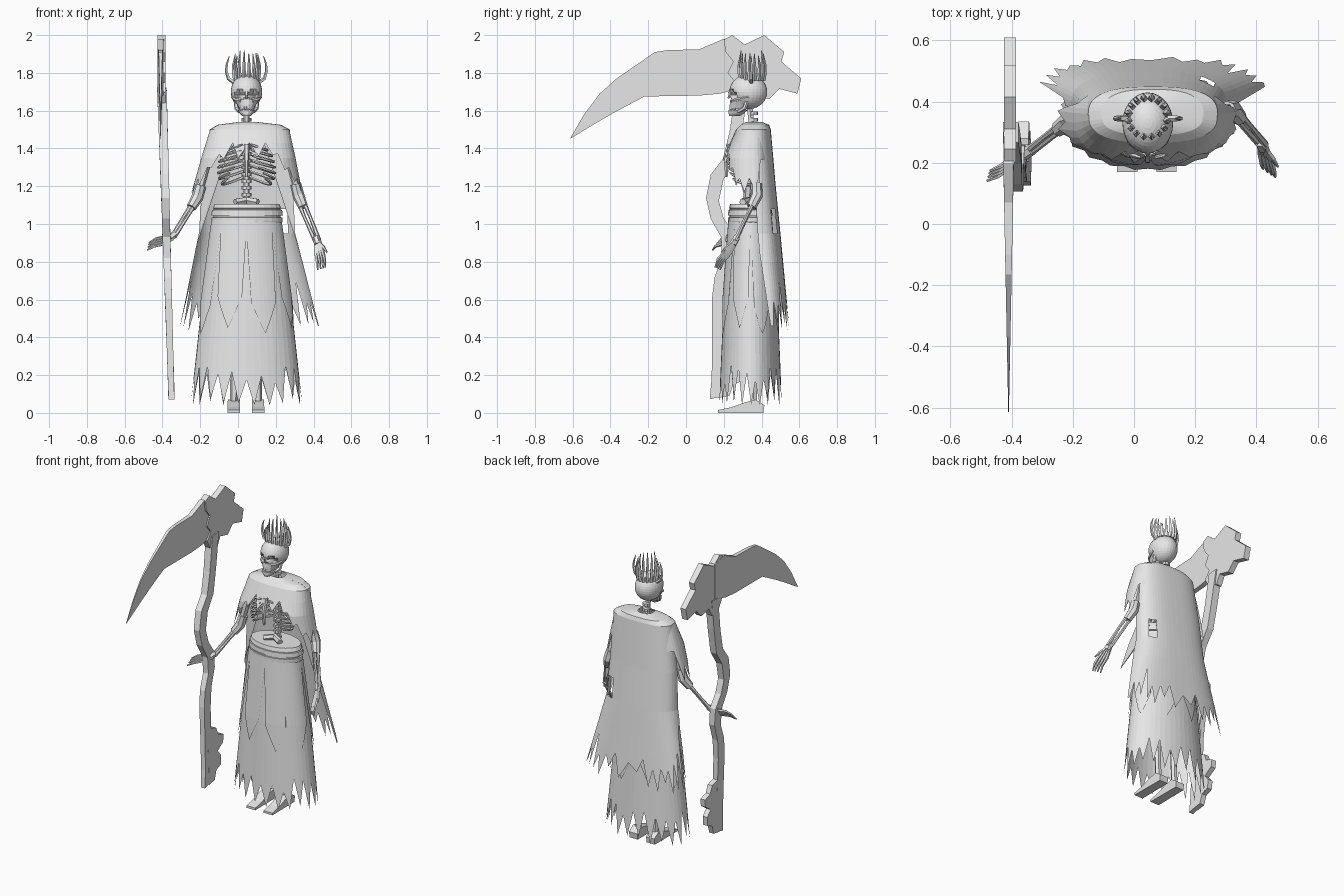
import bpy, bmesh, math, random
from mathutils import Vector

random.seed(4)
if "Cube" in bpy.data.objects:
    bpy.data.objects.remove(bpy.data.objects["Cube"])

GREY = (0.8, 0.8, 0.8, 1)
mat = bpy.data.materials.new("pale grey")
mat.use_nodes = True
mat.diffuse_color = GREY
mat.node_tree.nodes["Principled BSDF"].inputs["Base Color"].default_value = GREY
CX = 0.045  # body centre line


def finish(name, bm):
    bmesh.ops.remove_doubles(bm, verts=bm.verts, dist=1e-5)
    bmesh.ops.recalc_face_normals(bm, faces=bm.faces)
    me = bpy.data.meshes.new(name)
    bm.to_mesh(me)
    bm.free()
    me.materials.append(mat)
    ob = bpy.data.objects.new(name, me)
    bpy.context.collection.objects.link(ob)


def loft(name, rings):
    bm = bmesh.new()
    rows = [[bm.verts.new(p) for p in r] for r in rings]
    n = len(rows[0])
    for a, b in zip(rows, rows[1:]):
        for i in range(n):
            bm.faces.new((a[i], a[(i + 1) % n], b[(i + 1) % n], b[i]))
    bm.faces.new(rows[0][::-1])
    bm.faces.new(rows[-1])
    finish(name, bm)


def ellipse(cx, cy, z, rx, ry, n=24):
    return [(cx + rx * math.cos(k * math.tau / n), cy + ry * math.sin(k * math.tau / n), z)
            for k in range(n)]


def tube(name, pts, radii, sides=6):
    pts = [Vector(p) for p in pts]
    if not isinstance(radii, (list, tuple)):
        radii = [radii] * len(pts)
    tans = [(pts[min(i + 1, len(pts) - 1)] - pts[max(i - 1, 0)]).normalized()
            for i in range(len(pts))]
    steep = sum(abs(t.z) for t in tans) > 0.6 * len(tans)
    ref = Vector((0, 1, 0)) if steep else Vector((0, 0, 1))
    rings = []
    for p, t, r in zip(pts, tans, radii):
        u = t.cross(ref).normalized()
        v = t.cross(u)
        rings.append([p + r * (u * math.cos(k * math.tau / sides) + v * math.sin(k * math.tau / sides))
                      for k in range(sides)])
    loft(name, rings)


def plate(name, outline, x_at, half_at):
    """Side outline (y, z) given a thickness along x."""
    bm = bmesh.new()
    sides = [[bm.verts.new((x_at(z) + s * half_at(y), y, z)) for y, z in outline] for s in (-1, 1)]
    n = len(outline)
    for i in range(n):
        j = (i + 1) % n
        bm.faces.new((sides[0][i], sides[0][j], sides[1][j], sides[1][i]))
    bm.faces.new(sides[0][::-1])
    bm.faces.new(sides[1])
    finish(name, bm)


def shell(name, cols, profile, rows, bottom, power=1.0, hole=None):
    """Hanging cloth: profile rows are (z, cx, half_x, cy, depth_front, depth_back)."""
    def at(z):
        for a, b in zip(profile, profile[1:]):
            if z >= b[0]:
                f = (a[0] - z) / (a[0] - b[0])
                return [p + (q - p) * f for p, q in zip(a, b)]
        return profile[-1]
    bm = bmesh.new()
    grid = []
    for i in range(cols):
        a = math.tau * i / cols - math.pi / 2
        c, s = math.cos(a), math.sin(a)
        low = bottom(i, c, s)
        col = []
        for z in rows:
            z = max(z, low)
            _, cx, hx, cy, f, b = at(z)
            col.append(bm.verts.new((cx + hx * math.copysign(abs(c) ** power, c),
                                     cy + (f if s < 0 else b) * math.copysign(abs(s) ** power, s), z)))
        grid.append(col)
    for i in range(cols):
        p, q = grid[i], grid[(i + 1) % cols]
        for k in range(len(rows) - 1):
            bm.faces.new((p[k], p[k + 1], q[k + 1], q[k]))
    bmesh.ops.remove_doubles(bm, verts=bm.verts, dist=1e-4)
    if hole:
        gone = [f for f in bm.faces if hole(f.calc_center_median())]
        bmesh.ops.delete(bm, geom=gone, context='FACES')
    loose = [v for v in bm.verts if not v.link_faces]
    bmesh.ops.delete(bm, geom=loose, context='VERTS')
    finish(name, bm)


# Skirt: ragged inner layer and an outer layer of long pointed panels
skirt = [(1.02, CX, .178, .34, .108, .108), (.6, CX, .235, .345, .145, .14), (0, CX, .3, .345, .172, .165)]
shell("skirt", 44, skirt, [1.02, .8, .6, .4, .25, .15, .1, .04],
      lambda i, c, s: random.uniform(.03, .08) if i % 2 else random.uniform(.15, .26))
outer = [(z, x, h + .008, y, f + .008, b + .008) for z, x, h, y, f, b in skirt]


def panel_edge(i, c, s):
    w = abs((i % 8) - 4) / 4
    return .97 if w == 1 else .42 + .22 * w + .03 * math.sin(i // 8 * 2)


shell("skirt_panels", 64, outer, [1.02, .97, .8, .6, .5, .42], panel_edge)

# Belt of stacked bands
bands = [(1.0, 1), (1.012, 1.04), (1.035, 1.04), (1.036, .99), (1.045, .99), (1.046, 1.05),
         (1.075, 1.03), (1.076, .98), (1.083, .98), (1.084, 1.0), (1.105, .95)]
loft("belt", [ellipse(CX + .003, .34, z, .18 * k, .112 * k) for z, k in bands])

# Shawl: open over the chest, hanging in points over the arms
shawl = [(1.54, .05, .05, .35, .035, .05), (1.525, .06, .165, .35, .06, .085),
         (1.5, .062, .21, .35, .085, .09), (1.35, .055, .25, .35, .152, .1),
         (1.12, .045, .305, .36, .165, .09)]


def shawl_edge(i, c, s):
    drop = random.uniform(.06, .1) * (i % 2)
    if s > .35:
        return 1.34
    if s > -.4:
        return 1.24 - drop
    return (1.43 if abs(c) < .45 else 1.37 if abs(c) < .7 else 1.3) - drop


shell("shawl", 42, shawl, [1.54, 1.525, 1.5, 1.43, 1.35, 1.28, 1.2, 1.12], shawl_edge, .8)

# Long ragged cape down the back
cape = [(1.54, .05, .05, .35, 0, .052), (1.525, .06, .168, .352, 0, .088),
        (1.5, .062, .212, .355, 0, .094), (1.2, .05, .24, .365, 0, .11),
        (.95, .048, .255, .38, 0, .12), (.4, .06, .385, .432, 0, .12)]


def cape_edge(i, c, s):
    if s < -.01:
        return 1.54
    if s < .2:
        return random.uniform(.42, .47) if i % 3 == 1 else random.uniform(.75, .9)
    return random.uniform(.43, .53) if i % 2 else random.uniform(.56, .7)


shell("cape", 60, cape, [1.54, 1.525, 1.5, 1.35, 1.2, 1.08, .95, .8, .65, .5, .42],
      cape_edge, .75, lambda p: .22 < p.x < .26 and .9 < p.z < 1.1 and p.y > .42)

# Spine, neck and vertebrae
tube("spine", [(CX, .36, 1.08), (CX, .375, 1.3), (CX, .35, 1.5), (CX, .335, 1.64)], .017)
for k in range(14):
    z = 1.11 + .036 * k
    loft("vertebra", [ellipse(CX, .36, z + d, .026, .022, 8) for d in (0, .018)])
tube("breastbone", [(CX, .235, 1.42), (CX, .212, 1.33), (CX, .215, 1.25)], [.016, .013, .008])
tube("hip_crest", [(CX - .06, .3, 1.115), (CX, .33, 1.125), (CX + .06, .3, 1.115)], .02)

# Ribs and collar bones, mirrored
for side in (-1, 1):
    for k in range(7):
        width = (.11, .135, .145, .15, .15, .145, .13)[k]
        stop = 168 if k < 4 else 155 - 12 * (k - 4)
        pts = []
        for j in range(13):
            t = j / 12
            a = math.radians(90 - stop * t)
            pts.append((CX + side * width * math.cos(a), .31 + .095 * math.sin(a),
                        1.435 - .03 * k - .045 * math.sin(math.pi * t * .9)))
        tube("rib", pts, [.0075] * 12 + [.005], 5)
    tube("collar_bone", [(CX, .26, 1.44), (CX + side * .17, .34, 1.47)], .012)

# Legs and feet
foot = [(.17, 0), (.41, 0), (.415, .04), (.37, .07), (.31, .055), (.24, .03), (.17, .015)]
for side in (-1, 1):
    x = CX - .003 + side * .064
    tube("leg_bone", [(x, .34, 1.0), (x, .34, .55), (x, .36, .04)], [.03, .022, .02])
    plate("foot", foot, lambda z: x, lambda y: .033 - .02 * max(0, y - .3))


# Arms: upper bone, cuff, paired forearm bones, palm and fingers
def arm(name, shoulder, elbow, wrist, tip, spread):
    s, e, w, t, sp = map(Vector, (shoulder, elbow, wrist, tip, spread))
    tube(name + "_upper_arm", [s, e], [.025, .02])
    tube(name + "_cuff", [e.lerp(s, .2), e, e.lerp(w, .25)], [.03, .032, .026], 8)
    for d in (-1, 1):
        o = Vector((.012 * d, 0, .005 * d))
        tube(name + "_forearm_bone", [e + o, e.lerp(w, .5) + o * 1.1, w + o * .8], [.013, .009, .012])
    palm = w.lerp(t, .42)
    tube(name + "_wrist", [e.lerp(w, .92), w.lerp(t, .12)], .019)
    for k in range(4):
        o = sp * (k - 1.5)
        mid = w.lerp(t, .72) + o * 1.1 + Vector((0, -.008, .004))
        tube(name + "_finger", [w + o * .5, palm + o, mid, t + o * 1.1 - sp * abs(k - 1.5) * .2],
             [.011, .01, .008, .004], 5)
    tube(name + "_thumb", [w, w.lerp(t, .3) + sp * 2.2, w.lerp(t, .5) + sp * 3.2], [.011, .009, .004], 5)


arm("left", (.24, .36, 1.46), (.32, .375, 1.15), (.42, .26, .91), (.445, .165, .765), (.012, -.008, .004))
arm("right", (-.13, .36, 1.46), (-.215, .335, 1.14), (-.345, .235, .93), (-.475, .16, .885), (.003, .01, .012))

# Skull: sphere narrowed toward the face with sunken sockets
bm = bmesh.new()
bmesh.ops.create_uvsphere(bm, u_segments=28, v_segments=18, radius=1)
for v in bm.verts:
    front = max(0, -v.co.y)
    low = max(0, -v.co.z)
    v.co = Vector((CX + v.co.x * .083 * (1 - .3 * low * front), .33 + v.co.y * .1, 1.7 + v.co.z * .092))
    for ex in (-.034, .034):
        if (v.co - Vector((CX + ex, .25, 1.683))).length < .024:
            v.co.y += .025
finish("skull", bm)
loft("upper_jaw", [ellipse(CX, y, z, rx, ry, 14) for z, y, rx, ry in
                   ((1.608, .285, .038, .056), (1.632, .29, .05, .06), (1.66, .295, .066, .062))])
loft("lower_jaw", [ellipse(CX, y, z, rx, ry, 14) for z, y, rx, ry in
                   ((1.572, .258, .022, .03), (1.586, .266, .036, .042), (1.604, .276, .046, .052))])
tube("nose_bridge", [(CX, .236, 1.7), (CX, .225, 1.665)], [.01, .006])
for side in (-1, 1):
    tube("cheek_bone", [(CX + side * .03, .243, 1.652), (CX + side * .058, .268, 1.658),
                        (CX + side * .074, .33, 1.672)], .009)
    tube("jaw_hinge", [(CX + side * .038, .275, 1.595), (CX + side * .052, .31, 1.612),
                       (CX + side * .058, .33, 1.67)], [.01, .012, .012])
for k in range(7):
    a = math.radians(-150 + 20 * k)
    x, y = CX + .036 * math.cos(a), .285 + .05 * math.sin(a)
    tube("tooth", [(x, y, 1.598), (x, y, 1.622)], .006, 4)

# Crown of curved spikes with a larger horn on each side
for k in range(16):
    a = math.tau * (k + .5) / 16
    c, s = math.cos(a), math.sin(a)
    top = 1.92 - random.uniform(0, .07)
    path = [(.06, 1.76), (.068, 1.8), (.07, 1.84), (.06, top)]
    tube("crown_spike", [(CX + r * c, .35 + r * s, z) for r, z in path], [.012, .01, .008, .002], 4)
for side in (-1, 1):
    horn = [(.068, 1.75), (.095, 1.77), (.107, 1.81), (.103, 1.85), (.09, 1.89)]
    tube("crown_horn", [(CX + side * r, .345, z) for r, z in horn], [.011, .01, .008, .006, .002], 5)


# Scythe: leaning wavy shaft, heavy head and tapering blade
def lean(z):
    return -.352 - .031 * (z - .08)


path = [(.16, .08), (.17, .2), (.172, .4), (.172, .6), (.185, .72), (.225, .83), (.22, .94), (.165, 1.03),
        (.14, 1.13), (.165, 1.25), (.23, 1.34), (.265, 1.5), (.3, 1.72)]
loft("scythe_shaft", [[(lean(z) + i * (.015 + .006 * z), y + j * .034, z + .012 * j * math.sin(9 * z))
                       for i, j in ((-1, -1), (1, -1), (1, 1), (-1, 1))] for y, z in path])
blade = [(-.615, 1.45), (-.54, 1.58), (-.457, 1.69), (-.368, 1.77), (-.165, 1.91), (-.1, 1.92), (.07, 1.925),
         (.2, 1.98), (.3, 1.96), (.3, 1.71), (.255, 1.71), (.18, 1.69), (.07, 1.68), (-.22, 1.675),
         (-.38, 1.59), (-.5, 1.52)]
plate("scythe_blade", blade, lambda z: -.41, lambda y: .001 + .016 * min(1, (y + .62) / .8))
head = [(.245, 2.0), (.31, 1.95), (.415, 2.0), (.52, 1.91), (.505, 1.86), (.61, 1.77), (.59, 1.69),
        (.495, 1.715), (.44, 1.66), (.36, 1.68), (.33, 1.62), (.26, 1.63), (.22, 1.7), (.26, 1.75),
        (.22, 1.8), (.25, 1.86), (.21, 1.91), (.2, 1.975)]
plate("scythe_head", head, lambda z: -.405, lambda y: .02)
knobs = [(.17, .08), (.23, .09), (.25, .15), (.3, .17), (.305, .23), (.27, .27), (.33, .31),
         (.335, .36), (.28, .38), (.26, .43), (.17, .46)]
plate("shaft_knobs", knobs, lean, lambda y: .017)
